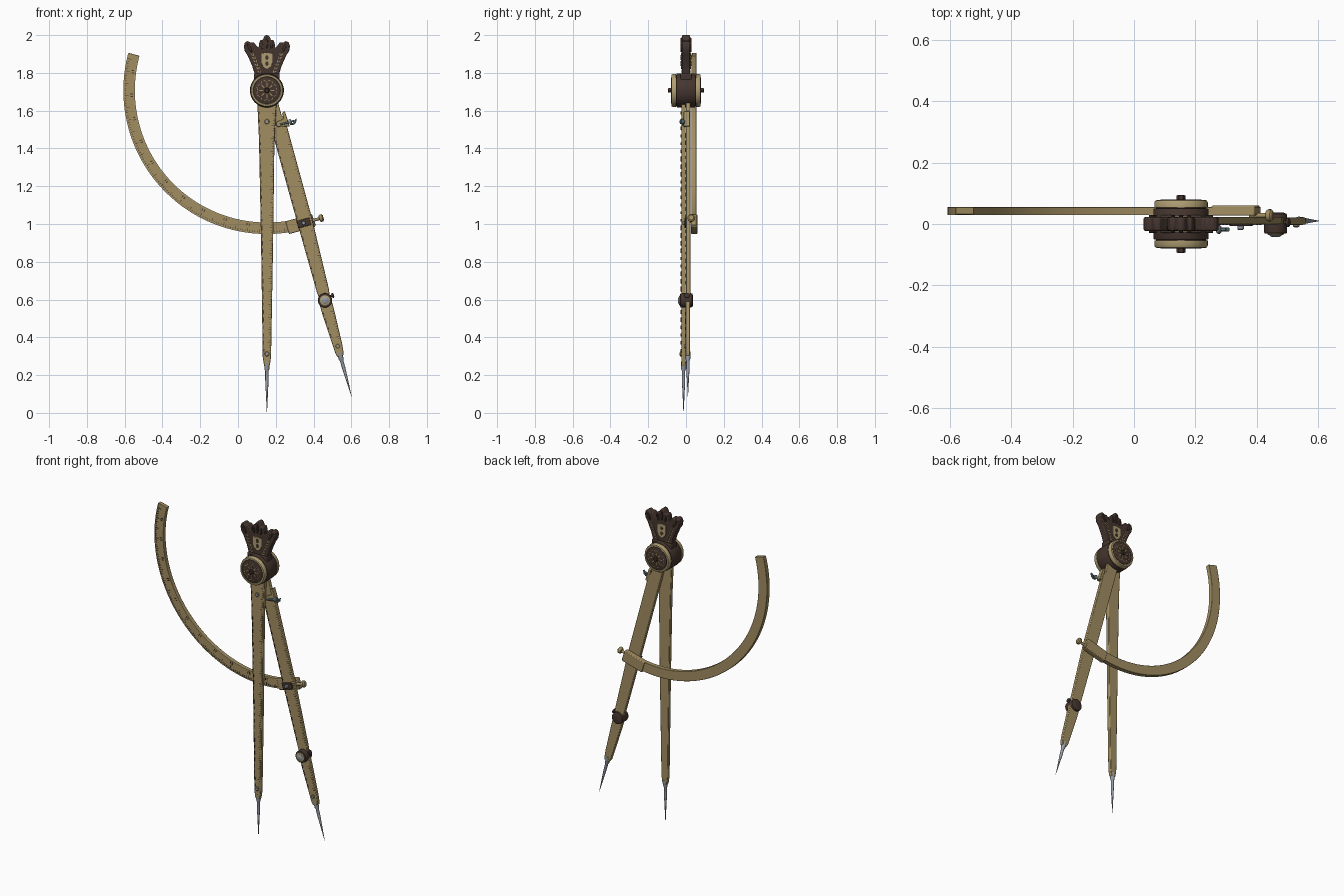
import bpy, bmesh, random
from math import sin, cos, radians, pi
from mathutils import Matrix, Vector

if "Cube" in bpy.data.objects:
    bpy.data.objects.remove(bpy.data.objects["Cube"])

random.seed(4)


def material(name, rgb):
    m = bpy.data.materials.new(name)
    m.diffuse_color = (*rgb, 1)
    m.use_nodes = True
    m.node_tree.nodes["Principled BSDF"].inputs["Base Color"].default_value = m.diffuse_color
    return m


BRASS = material("brass", (0.36, 0.27, 0.12))
PALE = material("pale_brass", (0.43, 0.34, 0.17))
BRONZE = material("dark_bronze", (0.06, 0.036, 0.028))
STEEL = material("steel", (0.30, 0.33, 0.37))
TEAL = material("oxidised_steel", (0.10, 0.18, 0.17))

T, R = Matrix.Translation, Matrix.Rotation
PIVOT = T((0.153, 0, 1.707))
LEG_B = PIVOT @ R(radians(-15.47), 4, 'Y')
ALONG_X, DOWN = R(radians(-90), 4, 'Z'), R(radians(-90), 4, 'X')


def finish(name, bm, mat, M, bevel=0):
    bmesh.ops.recalc_face_normals(bm, faces=bm.faces[:])
    me = bpy.data.meshes.new(name)
    bm.to_mesh(me)
    bm.free()
    me.transform(M)
    me.materials.append(mat)
    ob = bpy.data.objects.new(name, me)
    bpy.context.collection.objects.link(ob)
    if bevel:
        b = ob.modifiers.new("bevel", 'BEVEL')
        b.width, b.segments, b.limit_method = bevel, 2, 'ANGLE'
    return ob


def prism(name, polys, y0, y1, mat, M=PIVOT, bevel=0):
    """Extrude x/z outlines from y0 to y1."""
    bm = bmesh.new()
    for p in polys:
        a = [bm.verts.new((x, y0, z)) for x, z in p]
        b = [bm.verts.new((x, y1, z)) for x, z in p]
        bm.faces.new(a)
        bm.faces.new(b[::-1])
        for i in range(len(p)):
            j = (i + 1) % len(p)
            bm.faces.new((a[i], b[i], b[j], a[j]))
    return finish(name, bm, mat, M, bevel)


def lathe(name, profile, mat, M=PIVOT, n=32):
    """Turn (radius, y) points around the y axis."""
    bm = bmesh.new()
    rings = [[bm.verts.new((r * cos(2 * pi * k / n), y, r * sin(2 * pi * k / n)))
              for k in range(n)] for r, y in profile]
    for a, b in zip(rings, rings[1:]):
        for k in range(n):
            bm.faces.new((a[k], a[(k + 1) % n], b[(k + 1) % n], b[k]))
    bm.faces.new(rings[0])
    bm.faces.new(rings[-1])
    return finish(name, bm, mat, M)


def rect(x0, x1, z0, z1):
    return [(x0, z0), (x1, z0), (x1, z1), (x0, z1)]


def leaf(x, z, length, width, ang):
    c, s = cos(ang), sin(ang)
    pts = [(length * cos(t) / 2, width * sin(t) / 2) for t in (k * pi / 4 for k in range(8))]
    return [(x + u * c - v * s, z + u * s + v * c) for u, v in pts]


def sector(r0, r1, a0, a1, n):
    ang = [radians(a0 + (a1 - a0) * k / n) for k in range(n + 1)]
    return [(r1 * cos(a), r1 * sin(a)) for a in ang] + [(r0 * cos(a), r0 * sin(a)) for a in ang[::-1]]


def lerp(stations, z):
    for (z0, l0, r0), (z1, l1, r1) in zip(stations, stations[1:]):
        if z1 <= z <= z0:
            f = (z0 - z) / (z0 - z1)
            return l0 + (l1 - l0) * f, r0 + (r1 - r0) * f


def leg(name, stations, y0, y1, M, z_hi, z_lo):
    """Tapering bar from (z, left, right) stations, with rule marks on its face."""
    prism(name, [[(l, z) for z, l, r in stations] + [(r, z) for z, l, r in stations[::-1]]],
          y0, y1, BRASS, M, 0.003)
    marks, dashes, z = [], [], z_hi
    k = 0
    while z > z_lo:
        l, r = lerp(stations, z)
        w = 0.016 if k % 5 == 0 else 0.008
        marks.append(rect(r - 0.004 - w, r - 0.004, z - 0.0012, z + 0.0012))
        if k % 3 == 0:
            h = random.uniform(0.006, 0.014)
            dashes.append(rect(l + 0.005, l + 0.009, z - h, z + h))
        k += 1
        z -= 0.0135
    prism(name + "_scale_marks", marks, y0 - 0.0012, y0 + 0.001, BRONZE, M)
    prism(name + "_edge_marks", dashes, y0 - 0.003, y0 + 0.001, BRONZE, M)


def screw(name, x, z, y, r, mat, M, inner=STEEL):
    lathe(name, [(r, y + 0.004), (r, y - 0.004), (r * 0.8, y - 0.006)], mat, M @ T((x, 0, z)), 20)
    lathe(name + "_centre", [(r * 0.6, y), (r * 0.55, y - 0.008)], inner, M @ T((x, 0, z)), 16)


def tip(name, y, z0, z1, M):
    d = z0 - z1
    lathe(name, [(0.014, -0.02), (0.013, 0.02), (0.009, 0.03), (0.009, d * 0.3), (0.0006, d)],
          STEEL, M @ T((0, y, z0)) @ DOWN, 16)


# Upright leg
leg("upright_leg", [(0, -.05, .05), (-.08, -.05, .05), (-.26, -.042, .04), (-.8, -.031, .033),
                    (-1.41, -.022, .022), (-1.44, -.018, .018), (-1.46, -.014, .014)],
    -0.025, -0.002, PIVOT, -0.12, -1.38)
tip("upright_leg_point", -0.013, -1.455, -1.707, PIVOT)
screw("upright_leg_lower_screw", 0, -1.395, -0.026, 0.013, BRASS, PIVOT)
screw("upright_leg_upper_screw", 0, -0.165, -0.026, 0.013, BRASS, PIVOT)

# Swinging leg, upper and lower sections
leg("swinging_leg_upper", [(0, -.03, .04), (-.15, -.032, .04), (-.17, -.032, .052), (-.7, -.032, .05),
                           (-1.1, -.03, .036), (-1.17, -.025, .025)], 0.0, 0.023, LEG_B, -0.24, -1.08)
leg("swinging_leg_lower", [(-1.15, -.034, .034), (-1.22, -.033, .033), (-1.40, -.024, .026),
                           (-1.44, -.022, .022), (-1.46, -.016, .016)], -0.002, 0.021, LEG_B, -1.22, -1.38)
tip("swinging_leg_point", 0.01, -1.455, -1.683, LEG_B)
screw("swinging_leg_lower_screw", 0, -1.405, -0.003, 0.011, BRASS, LEG_B)

# Knee joint of the swinging leg
knee = LEG_B @ T((0, 0, -1.153))
lathe("knee_joint", [(.026, .037), (.036, .033), (.038, .024), (.038, -.024), (.036, -.03), (.03, -.031)], BRONZE, knee)
lathe("knee_joint_ring", [(.027, 0), (.027, -.034), (.023, -.036)], PALE, knee)
lathe("knee_joint_cap", [(.019, 0), (.019, -.038), (.012, -.042)], STEEL, knee, 20)
lathe("knee_side_knob", [(.006, .02), (.006, .042), (.014, .042), (.014, .05), (.008, .053)],
      BRONZE, knee @ T((0, 0.005, .014)) @ ALONG_X, 16)

# Hub: dark drum with brass rings, rosette and end nuts on both faces
lathe("hub_drum", [(.088, -.05), (.09, -.046), (.09, .046), (.088, .05)], BRONZE, PIVOT, 48)
for side, s in (("front", -1), ("back", 1)):
    lathe(f"hub_{side}_plate", [(.08, s * .045), (.083, s * .056), (.085, s * .06), (.085, s * .066),
                                (.08, s * .068)], BRONZE, PIVOT, 48)
    lathe(f"hub_{side}_brass_ring", [(.087, s * .053), (.087, s * .07), (.083, s * .077), (.074, s * .078),
                                     (.071, s * .073)], PALE, PIVOT, 48)
    lathe(f"hub_{side}_face", [(.071, s * .06), (.071, s * .077), (.066, s * .079)], BRONZE, PIVOT, 48)
    petals = []
    for k in range(8):
        a = k * pi / 4
        petals.append(leaf(.03 * cos(a), .03 * sin(a), .026, .006, a))
        for d in (-.5, .5):
            b = a + d * .4
            petals.append(leaf(.052 * cos(b), .052 * sin(b), .018, .004, a + d * 2.4))
    prism(f"hub_{side}_rosette", petals, s * .078, s * .0805, BRASS)
    lathe(f"hub_{side}_nut", [(.014, s * .07), (.014, s * .092), (.01, s * .095)], BRONZE, PIVOT, 6)

# Crown handle, outline mirrored from its right half
half = [(.066, .01), (.064, .085), (.078, .13), (.102, .185), (.118, .21), (.122, .235), (.116, .255),
        (.1, .262), (.085, .252), (.07, .256), (.054, .235), (.044, .225), (.041, .25), (.034, .268),
        (.022, .266), (.015, .284), (.006, .293)]
prism("crown_handle", [half + [(-x, z) for x, z in half[::-1]]], -.022, .022, BRONZE, PIVOT, .005)
prism("crown_base_block", [rect(-.068, .068, .03, .09)], -.03, .03, BRONZE, PIVOT, .006)
shield = [(-.029, .195), (0, .2), (.029, .195), (.029, .145), (.02, .125), (0, .112), (-.02, .125), (-.029, .145)]
leaves, folds = [], []
for m in (-1, 1):
    for k in range(6):
        z = .1 + .018 * k
        for d in (-1, 1):
            leaves.append(leaf(m * (.04 + .007 * k + .005 * d), z, .015, .005, pi / 2 - m * (.4 + .5 * d)))
    folds += [leaf(m * .092, .225, .05, .014, pi / 2 - m * .5), leaf(m * .026, .238, .04, .012, pi / 2 - m * .15)]
folds.append(leaf(0, .25, .06, .012, pi / 2))
gem = [leaf(0, .174, .026, .018, pi / 2), leaf(0, .142, .026, .018, pi / 2)]
for side, s in (("front", -1), ("back", 1)):
    prism(f"crown_{side}_shield", [shield], s * .02, s * .026, PALE, PIVOT, .001)
    prism(f"crown_{side}_shield_gems", gem, s * .024, s * .028, BRONZE)
    prism(f"crown_{side}_leaves", leaves, s * .02, s * .0235, BRASS)
    prism(f"crown_{side}_folds", folds, s * .02, s * .029, BRONZE, PIVOT, .002)

# Curved scale arm with degree marks
prism("curved_arm", [sector(.699, .76, 164.8, 290, 96)], .031, .055, BRASS, PIVOT, .002)
prism("curved_arm_rims", [sector(.699, .704, 165, 289, 96), sector(.755, .76, 165, 289, 96)], .029, .033, PALE)
ticks = []
for k in range(121):
    a = 167 + k
    w = .02 if k % 5 == 0 else .009
    ticks.append(sector(.754 - w, .754, a, a + .2, 1))
    if k % 10 == 5:
        ticks += [sector(.71, .724, a - .5 * d - .15, a - .5 * d + .2, 1) for d in (-1, 1)]
prism("curved_arm_degree_marks", ticks, .0285, .032, BRONZE)

# Clamp fixing the arm to the swinging leg
prism("arm_clamp_block", [rect(-.09, .055, -.764, -.694)], .027, .06, BRASS, LEG_B, .004)
prism("arm_clamp_front_plate", [rect(-.034, .036, -.748, -.708)], -.007, .004, BRONZE, LEG_B, .003)
lathe("arm_clamp_screw", [(.011, 0), (.011, -.016), (.008, -.019)], STEEL, LEG_B @ T((0, 0, -.728)), 16)
lathe("arm_clamp_thumbscrew", [(.008, .03), (.008, .085), (.016, .087), (.02, .093), (.02, .103), (.013, .109)],
      BRASS, LEG_B @ T((0, .028, -.728)) @ ALONG_X, 20)

# Fine adjustment bracket and thumb screw near the hub
prism("adjuster_bracket", [[(.0, -.175), (.045, -.168), (.046, -.135), (.062, -.13), (.066, -.215), (.0, -.2)]],
      -.012, .02, BRASS, LEG_B, .003)
adj = LEG_B @ T((0, -.018, -.193))
lathe("adjuster_screw", [(.005, .02), (.005, .098)], TEAL, adj @ ALONG_X, 12)
prism("adjuster_thumb_grip", [[(.07, -.016), (.088, -.02), (.104, -.012), (.112, .008), (.104, .006),
                               (.096, -.005), (.086, -.01), (.072, -.008)]], -.006, .006, TEAL, adj, .002)
lathe("adjuster_nut", [(.012, .068), (.014, .072), (.014, .078), (.01, .082)], STEEL, adj @ ALONG_X, 12)

# Smooth the turned surfaces, keep edges crisp
for ob in bpy.data.objects:
    ob.select_set(True)
    bpy.context.view_layer.objects.active = ob
bpy.ops.object.shade_smooth_by_angle(angle=radians(35))
